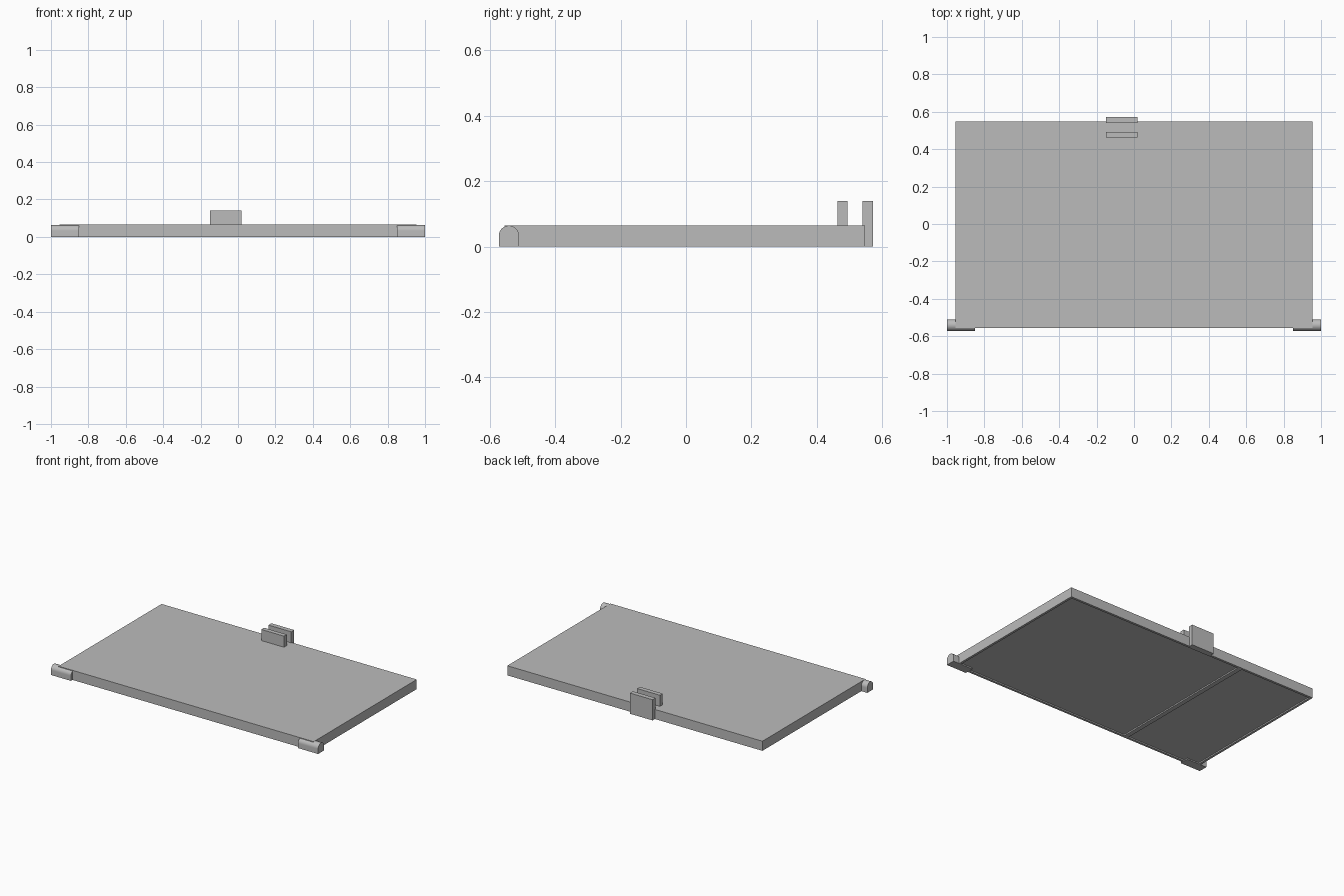
import bpy, bmesh, math

cube = bpy.data.objects.get("Cube")
if cube:
    bpy.data.objects.remove(cube, do_unlink=True)

GREY = (0.5, 0.5, 0.5, 1)
mat = bpy.data.materials.new("plain grey")
mat.use_nodes = True
mat.diffuse_color = GREY
mat.node_tree.nodes["Principled BSDF"].inputs["Base Color"].default_value = GREY


def finish(name, bm):
    bmesh.ops.recalc_face_normals(bm, faces=bm.faces)
    mesh = bpy.data.meshes.new(name)
    bm.to_mesh(mesh)
    bm.free()
    mesh.materials.append(mat)
    obj = bpy.data.objects.new(name, mesh)
    bpy.context.collection.objects.link(obj)
    return obj


def box_mesh(low, high):
    bm = bmesh.new()
    bmesh.ops.create_cube(bm, size=1)
    for v in bm.verts:
        v.co = [l + (c + 0.5) * (h - l) for c, l, h in zip(v.co, low, high)]
    return bm


# Lid panel, with two shallow recesses underneath parted by a rib
bm = box_mesh((-0.955, -0.555, 0), (0.955, 0.547, 0.065))
bmesh.ops.bisect_plane(bm, geom=bm.verts[:] + bm.edges[:] + bm.faces[:],
                       plane_co=(-0.39, 0, 0), plane_no=(1, 0, 0))
bm.normal_update()
under = [f for f in bm.faces if f.normal.z < -0.9]
bmesh.ops.inset_individual(bm, faces=under, thickness=0.022)
bmesh.ops.inset_individual(bm, faces=under, thickness=0.001, depth=-0.008)
finish("lid_panel", bm)

# Latch: long back plate and short front tab
finish("latch_back_plate", box_mesh((-0.15, 0.54, 0), (0.02, 0.572, 0.14)))
finish("latch_front_tab", box_mesh((-0.15, 0.463, 0.06), (0.02, 0.493, 0.14)))


# Hinge pins: flat-bottomed, round-topped bars at the front corners
def hinge_pin(name, side):
    radius, mid_y, spring = 0.031, -0.541, 0.033
    steps = 20
    profile = [(mid_y + radius, 0)]
    for i in range(steps + 1):
        a = math.pi * i / steps
        profile.append((mid_y + radius * math.cos(a), spring + radius * math.sin(a)))
    profile.append((mid_y - radius, 0))
    bm = bmesh.new()
    face = bm.faces.new([bm.verts.new((side * 0.85, y, z)) for y, z in profile])
    new = bmesh.ops.extrude_face_region(bm, geom=[face])["geom"]
    bmesh.ops.translate(bm, vec=(side * 0.15, 0, 0),
                        verts=[g for g in new if isinstance(g, bmesh.types.BMVert)])
    obj = finish(name, bm)
    bpy.ops.object.select_all(action='DESELECT')
    obj.select_set(True)
    bpy.context.view_layer.objects.active = obj
    bpy.ops.object.shade_smooth_by_angle(angle=math.radians(30))


hinge_pin("left_hinge_pin", 1)
hinge_pin("right_hinge_pin", -1)
